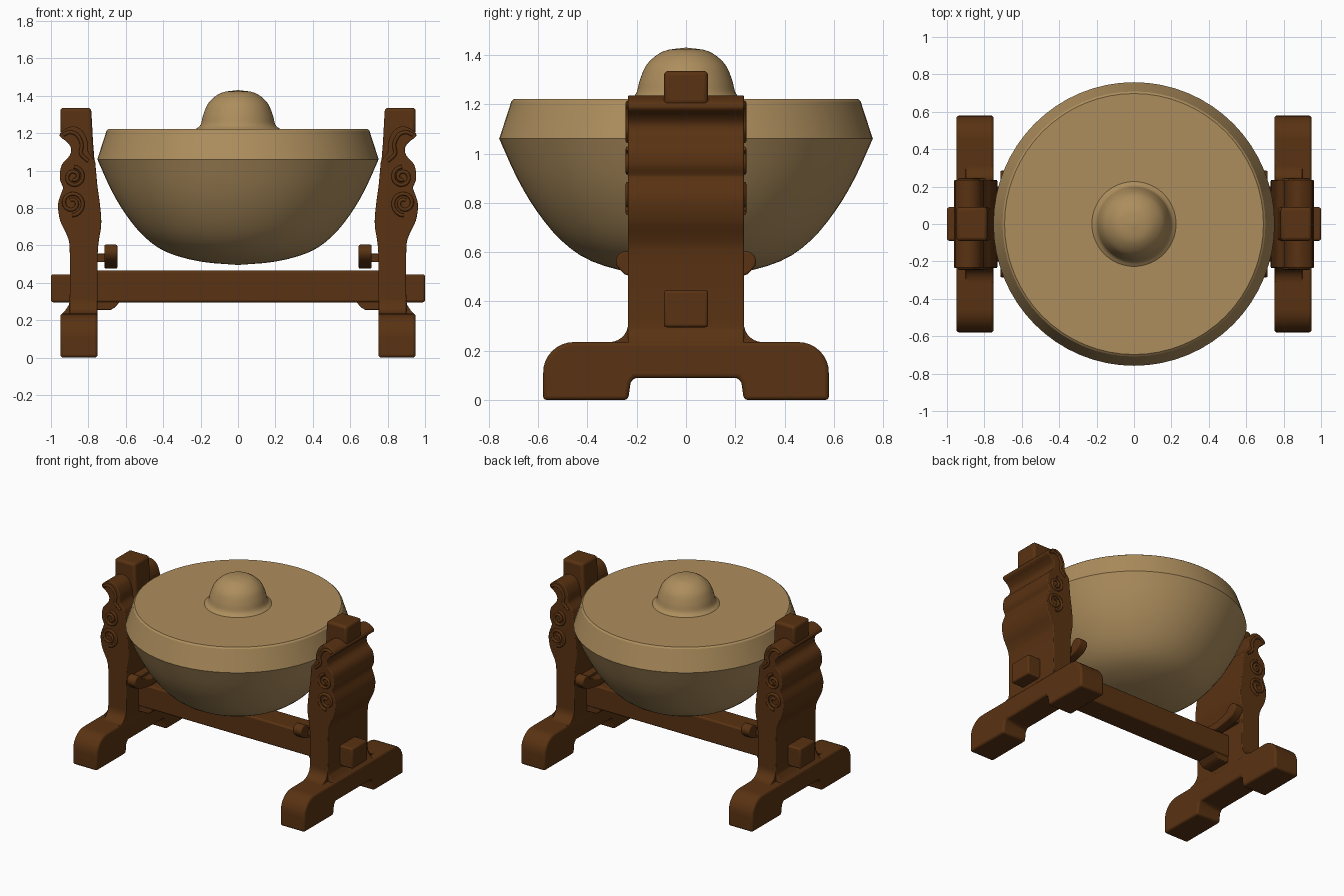
import bpy, bmesh, math
from mathutils import Vector

if "Cube" in bpy.data.objects:
    bpy.data.objects.remove(bpy.data.objects["Cube"])


def material(name, rgb):
    m = bpy.data.materials.new(name)
    m.diffuse_color = (*rgb, 1)
    m.use_nodes = True
    m.node_tree.nodes["Principled BSDF"].inputs["Base Color"].default_value = m.diffuse_color
    return m


WOOD = material("dark wood", (0.100, 0.032, 0.006))
BRONZE = material("aged bronze", (0.420, 0.270, 0.110))


def smooth_path(pts, steps=5):
    """Catmull-Rom curve through the points."""
    p = [Vector(q) for q in pts]
    p = [2 * p[0] - p[1]] + p + [2 * p[-1] - p[-2]]
    out = []
    for i in range(1, len(p) - 2):
        a, b, c, d = p[i - 1:i + 3]
        for k in range(steps):
            t = k / steps
            out.append(tuple(0.5 * (2 * b + (c - a) * t + (2 * a - 5 * b + 4 * c - d) * t * t
                                    + (3 * b - a - 3 * c + d) * t ** 3)))
    return out + [tuple(p[-2])]


def finish(bm, name, mat, bevel=0, angle=35):
    bmesh.ops.recalc_face_normals(bm, faces=bm.faces)
    me = bpy.data.meshes.new(name)
    bm.to_mesh(me)
    bm.free()
    ob = bpy.data.objects.new(name, me)
    bpy.context.collection.objects.link(ob)
    me.materials.append(mat)
    bpy.ops.object.select_all(action='DESELECT')
    ob.select_set(True)
    bpy.context.view_layer.objects.active = ob
    if bevel:
        mod = ob.modifiers.new("soft edges", 'BEVEL')
        mod.width, mod.segments = bevel, 3
        mod.limit_method, mod.angle_limit = 'ANGLE', math.radians(40)
    bpy.ops.object.shade_smooth_by_angle(angle=math.radians(angle))
    return ob


def extrude(name, pts, axis, lo, hi, bevel=0.012):
    """Extrude a profile along x (pts are y,z) or along y (pts are x,z)."""
    bm = bmesh.new()
    rings = []
    for d in (lo, hi):
        rings.append([bm.verts.new((d, a, b) if axis == 'x' else (a, d, b)) for a, b in pts])
    bm.faces.new(rings[0])
    bm.faces.new(rings[1])
    n = len(pts)
    for i in range(n):
        j = (i + 1) % n
        bm.faces.new((rings[0][i], rings[0][j], rings[1][j], rings[1][i]))
    return finish(bm, name, WOOD, bevel)


def rect(a0, a1, b0, b1):
    return [(a0, b0), (a1, b0), (a1, b1), (a0, b1)]


def mirrored(half):
    """Complete a symmetric (y, z) profile from its positive half."""
    return half + [(-a, b) for a, b in reversed(half)]


def arc(cx, cz, r, a0, a1, n=7):
    return [(cx + r * math.cos(math.radians(a0 + (a1 - a0) * i / n)),
             cz + r * math.sin(math.radians(a0 + (a1 - a0) * i / n))) for i in range(n + 1)]


# Gong: bowl, sloping rim, flat face and raised boss, spun about z
bowl = smooth_path([(0.0, 0.495), (0.2, 0.513), (0.38, 0.563), (0.50, 0.645),
                    (0.60, 0.765), (0.68, 0.90), (0.752, 1.06)], 3)
boss = smooth_path([(0.225, 1.222), (0.20, 1.245), (0.185, 1.30), (0.155, 1.365),
                    (0.09, 1.415), (0.0, 1.43)], 4)
profile = bowl + [(0.703, 1.212), (0.692, 1.222)] + boss
bm = bmesh.new()
verts = [bm.verts.new((r, 0, z)) for r, z in profile]
edges = [bm.edges.new(e) for e in zip(verts, verts[1:])]
bmesh.ops.spin(bm, geom=verts + edges, cent=(0, 0, 0), axis=(0, 0, 1),
               angle=2 * math.pi, steps=64, use_duplicate=False)
bmesh.ops.remove_doubles(bm, verts=bm.verts, dist=0.0005)
for v in bm.verts:
    v.co.y *= 1.008
finish(bm, "gong", BRONZE, 0, 20)

# Cross beam with through tenons and end corbels
extrude("cross_beam", rect(-0.77, 0.77, 0.31, 0.465), 'y', -0.09, 0.09)
extrude("beam_tenon", rect(-1.0, 1.0, 0.295, 0.445), 'y', -0.09, 0.09).scale = (1, 1.001, 1)

foot = mirrored([(0.21, 0.09), (0.225, 0.07), (0.235, 0.0), (0.58, 0.0), (0.58, 0.10)]
                + arc(0.455, 0.11, 0.125, 10, 90) + [(0.30, 0.235)])
fillet = mirrored([(0.31, 0.22), (0.31, 0.235)] + arc(0.31, 0.31, 0.075, 265, 180)
                  + [(0.2, 0.33)])
outer = smooth_path([(0.95, 0.225), (0.915, 0.265), (0.90, 0.32), (0.90, 0.58), (0.915, 0.655),
                     (0.95, 0.73), (0.962, 0.82), (0.935, 0.905)], 4)
upper = smooth_path([(0.935, 0.91), (0.953, 0.96), (0.942, 1.03), (0.90, 1.08), (0.893, 1.12),
                     (0.915, 1.153), (0.953, 1.185), (0.935, 1.215), (0.88, 1.236),
                     (0.83, 1.21), (0.803, 1.15), (0.80, 1.10), (0.764, 1.05)], 4)
inner = smooth_path([(0.752, 0.92), (0.735, 0.79), (0.732, 0.70), (0.75, 0.56), (0.75, 0.225)], 4)
cradle = mirrored([(0.0, 0.475), (0.10, 0.475), (0.19, 0.49), (0.25, 0.51)]
                  + arc(0.243, 0.562, 0.042, -50, 130) + [(0.19, 0.56), (0.10, 0.53)])[1:]

for s, side in ((-1, "left"), (1, "right")):
    def flip(pts):
        return [(s * a, b) for a, b in pts]

    # Feet and their flare into the post
    extrude(side + "_foot", foot, 'x', s * 0.75, s * 0.95, 0.015)
    extrude(side + "_foot_flare", fillet, 'x', s * 0.751, s * 0.90, 0.004)
    # Scrolled post and its square core rising to the cap
    extrude(side + "_post", flip(outer + upper + inner), 'y', -0.235, 0.235, 0.006)
    extrude(side + "_post_cap", flip([(0.755, 0.9), (0.85, 0.9), (0.85, 1.15), (0.95, 1.2),
                                      (0.95, 1.335), (0.785, 1.335), (0.775, 1.15)]),
            'y', -0.09, 0.09, 0.018)
    # Corbel under the beam
    extrude(side + "_corbel", flip([(0.76, 0.255), (0.68, 0.255), (0.655, 0.27), (0.635, 0.295),
                                    (0.60, 0.308), (0.56, 0.313), (0.56, 0.33), (0.76, 0.33)]),
            'y', -0.085, 0.085, 0.005)
    # Upturned cradle bar and the block joining it to the post
    extrude(side + "_cradle", cradle, 'x', s * 0.645, s * 0.715, 0.008)
    extrude(side + "_cradle_block", rect(-0.2, 0.2, 0.51, 0.555), 'x', s * 0.70, s * 0.77, 0.005)

    # Carved spirals and top scroll line on front and back of the post
    cu = bpy.data.curves.new(side + "_carved_scrolls", 'CURVE')
    cu.dimensions, cu.bevel_depth, cu.bevel_resolution = '3D', 0.010, 2
    paths = []
    for cx, cz, r, d in ((0.878, 0.965, 0.055, 1), (0.888, 0.825, 0.066, -1)):
        paths.append([(cx + r * (1 - 0.75 * i / 30) * math.cos(d * (1.6 + i * 0.33)),
                       cz + r * (1 - 0.75 * i / 30) * math.sin(d * (1.6 + i * 0.33)))
                      for i in range(31)])
    paths.append(smooth_path([(0.935, 1.19), (0.90, 1.205), (0.86, 1.19), (0.835, 1.14),
                              (0.84, 1.09), (0.80, 1.05)], 4))
    for y in (-0.235, 0.235):
        for path in paths:
            sp = cu.splines.new('POLY')
            sp.points.add(len(path) - 1)
            for pt, (a, b) in zip(sp.points, path):
                pt.co = (s * a, y, b, 1)
    cu.use_fill_caps = True
    cu.materials.append(WOOD)
    bpy.context.collection.objects.link(bpy.data.objects.new(side + "_carved_scrolls", cu))
